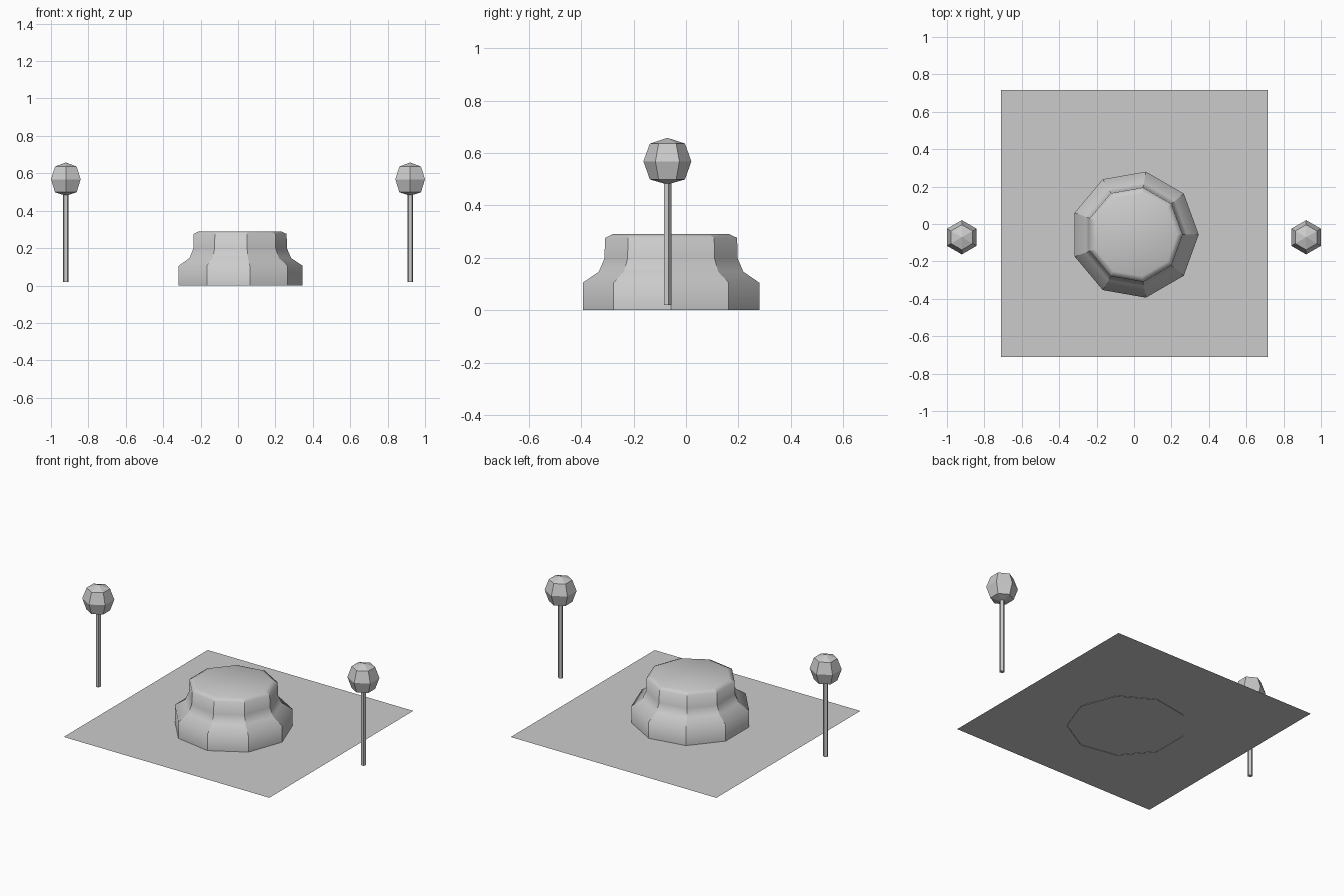
import bpy, bmesh
from math import cos, sin, pi

if "Cube" in bpy.data.objects:
    bpy.data.objects.remove(bpy.data.objects["Cube"])


def lathe(name, profile, sides, start, loc, cap_bottom=False, cap_top=False, fluted=False):
    """Revolve (radius, z) points, bottom to top, into a low-poly solid."""
    bm = bmesh.new()
    rings = []
    for r, z in profile:
        if r == 0:
            rings.append([bm.verts.new((0, 0, z))] * sides)
        else:
            rings.append([bm.verts.new((r * cos(start + 2 * pi * i / sides),
                                        r * sin(start + 2 * pi * i / sides), z))
                          for i in range(sides)])
    for a, b in zip(rings, rings[1:]):
        for i in range(sides):
            j = (i + 1) % sides
            corners = list(dict.fromkeys((a[i], a[j], b[j], b[i])))
            face = bm.faces.new(corners)
            face.smooth = fluted
        if fluted:
            # sharp upright corners, soft moulding between them
            for i in range(sides):
                bm.edges.get((a[i], b[i])).smooth = False
    if cap_bottom:
        bm.faces.new(rings[0][::-1])
    if cap_top:
        bm.faces.new(rings[-1]).smooth = fluted
    mesh = bpy.data.meshes.new(name)
    bm.to_mesh(mesh)
    bm.free()
    obj = bpy.data.objects.new(name, mesh)
    obj.location = loc
    bpy.context.collection.objects.link(obj)
    return obj


# Thin square base sheet
bpy.ops.mesh.primitive_plane_add(size=1.428, location=(0.002, 0.002, 0.003))
bpy.context.object.name = "base_sheet"

# Nine-sided stepped pedestal, open underneath
lathe("pedestal",
      [(0.342, 0), (0.342, 0.105), (0.28, 0.147), (0.258, 0.198),
       (0.256, 0.276), (0.226, 0.29)],
      9, 0, (0.004, -0.057, 0), cap_top=True, fluted=True)

# Matching posts with faceted balls on either side
for side, x in (("left", -0.9205), ("right", 0.9205)):
    lathe(side + "_post", [(0.015, 0.02), (0.015, 0.5)],
          5, pi / 2, (x, -0.071, 0), cap_bottom=True, cap_top=True)
    lathe(side + "_ball",
          [(0, 0.48), (0.067, 0.499), (0.0915, 0.568), (0.067, 0.636), (0, 0.658)],
          6, pi / 2, (x, -0.071, 0))
